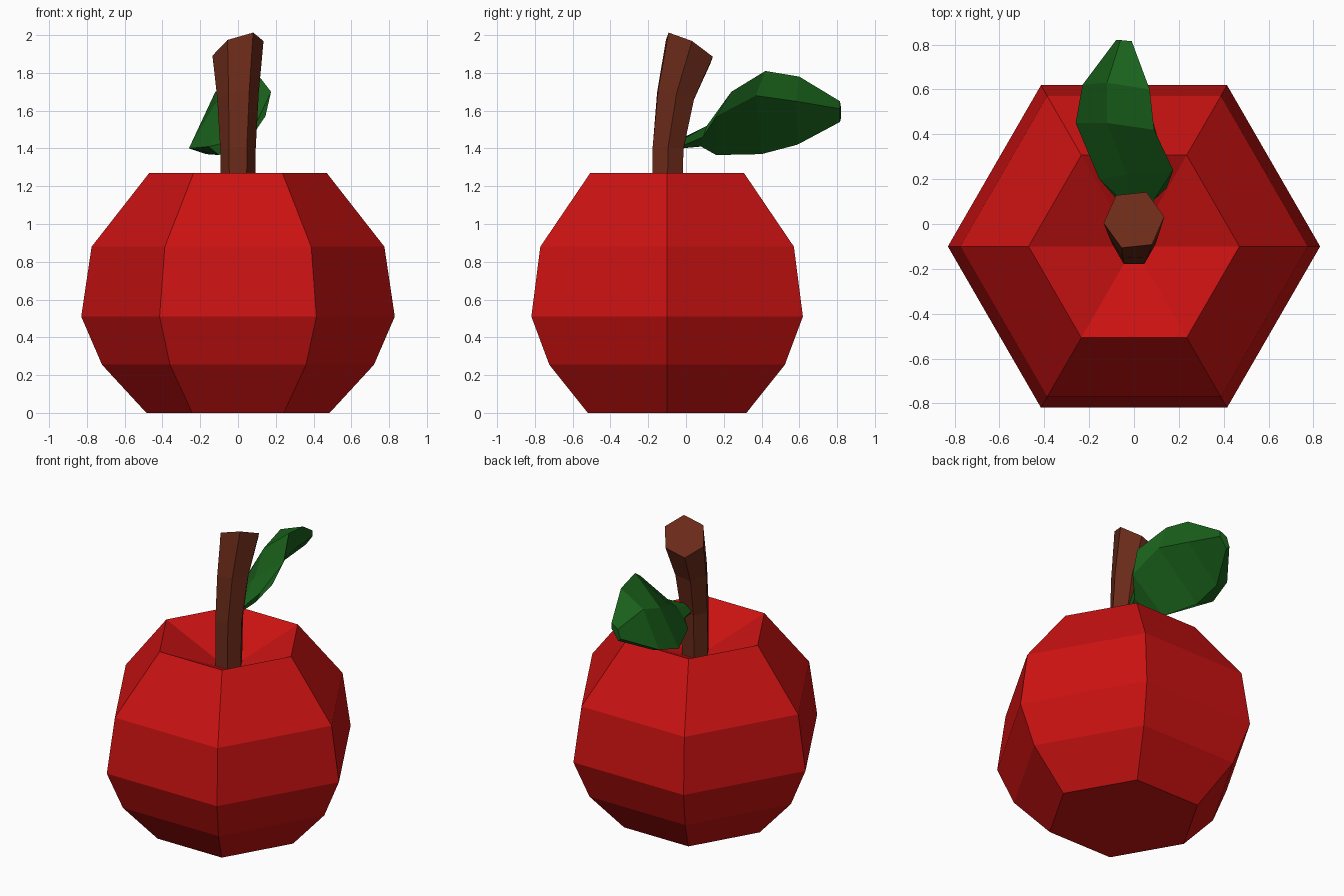
import bpy, bmesh, math

if "Cube" in bpy.data.objects:
    bpy.data.objects.remove(bpy.data.objects["Cube"])


def material(name, rgb):
    m = bpy.data.materials.new(name)
    m.diffuse_color = (*rgb, 1)
    m.use_nodes = True
    m.node_tree.nodes["Principled BSDF"].inputs["Base Color"].default_value = m.diffuse_color
    return m


def loft(name, rings, mat):
    """Skin a list of equal-sized closed rings and cap both ends."""
    bm = bmesh.new()
    loops = [[bm.verts.new(p) for p in r] for r in rings]
    n = len(rings[0])
    for a, b in zip(loops, loops[1:]):
        for i in range(n):
            j = (i + 1) % n
            bm.faces.new((a[i], a[j], b[j], b[i]))
    bm.faces.new(loops[0][::-1])
    bm.faces.new(loops[-1])
    bmesh.ops.recalc_face_normals(bm, faces=bm.faces)
    me = bpy.data.meshes.new(name)
    bm.to_mesh(me)
    bm.free()
    ob = bpy.data.objects.new(name, me)
    bpy.context.collection.objects.link(ob)
    me.materials.append(mat)
    return ob


def hexagon(r, z, cx=0.0, cy=-0.1, tilt_x=0.0, tilt_y=0.0, turn=0.0):
    """Hexagon with corners on x; the tilts slope its plane."""
    pts = []
    for i in range(6):
        a = math.radians(60 * i + turn)
        dx, dy = r * math.cos(a), r * math.sin(a)
        pts.append((cx + dx, cy + dy, z + tilt_x * dx + tilt_y * dy))
    return pts


red = material("red_skin", (0.6, 0.006, 0.006))
brown = material("brown_bark", (0.147, 0.024, 0.01))
green = material("green_leaf", (0.01, 0.12, 0.011))

# Fruit: six-sided body with a sunken top
profile = [(0.485, 0), (0.72, 0.255), (0.83, 0.51), (0.775, 0.88),
           (0.47, 1.27), (0.05, 1.08)]
loft("fruit_body", [hexagon(r, z) for r, z in profile], red)

# Stem: bends backwards and flares to a slanted top
loft("stem", [
    hexagon(0.09, 1.06),
    hexagon(0.094, 1.40, 0, -0.095, 0.05, -0.08),
    hexagon(0.11, 1.68, 0, -0.055, 0.15, -0.25, 3),
    hexagon(0.136, 1.93, 0, 0.018, 0.34, -0.51, 6),
], brown)

# Leaf: cross-sections from base to tip, each as
# left top, middle ridge, right top, right bottom, left bottom
loft("leaf", [
    [(-.03, -.03, 1.42), (0, -.03, 1.45), (.03, -.03, 1.44), (.02, -.03, 1.41), (-.02, -.03, 1.40)],
    [(-.07, .12, 1.43), (-.02, .11, 1.48), (.09, .11, 1.52), (.07, .09, 1.46), (-.05, .08, 1.41)],
    [(-.155, .20, 1.41), (-.03, .22, 1.55), (.175, .24, 1.70), (.145, .16, 1.57), (-.10, .16, 1.365)],
    [(-.26, .45, 1.40), (-.12, .45, 1.64), (.09, .42, 1.81), (.11, .37, 1.68), (-.17, .40, 1.37)],
    [(-.23, .62, 1.45), (-.12, .63, 1.70), (.07, .60, 1.78), (.05, .58, 1.65), (-.17, .59, 1.42)],
    [(-.08, .82, 1.56), (-.06, .82, 1.62), (-.01, .815, 1.65), (-.01, .815, 1.61), (-.06, .815, 1.54)],
], green)
